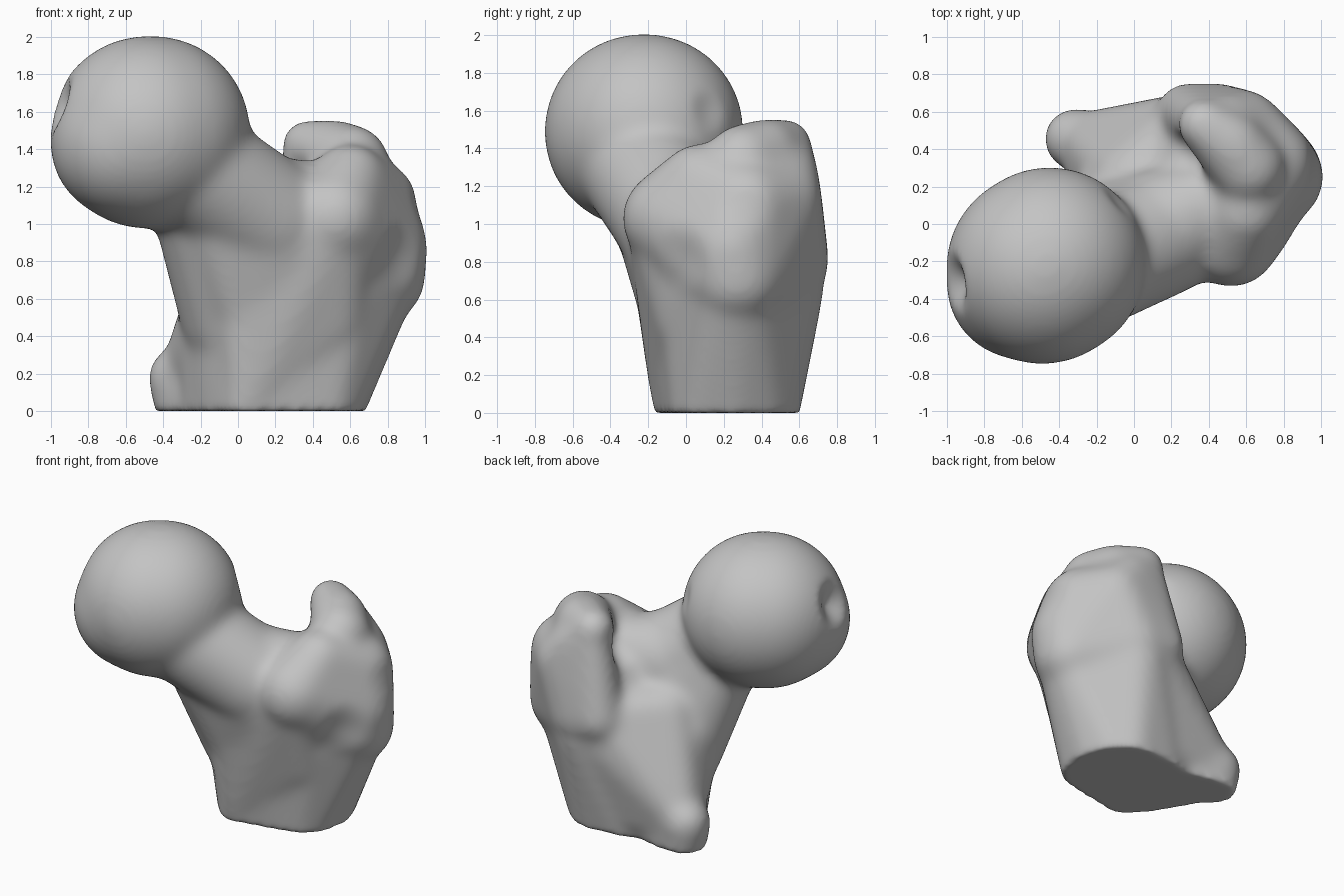
import bpy
import bmesh
from mathutils import Vector

if "Cube" in bpy.data.objects:
    bpy.data.objects.remove(bpy.data.objects["Cube"], do_unlink=True)

# One bone colour
bone = bpy.data.materials.new("bone_grey")
bone.use_nodes = True
GREY = (0.55, 0.55, 0.55, 1)
bone.diffuse_color = GREY
bone.node_tree.nodes["Principled BSDF"].inputs["Base Color"].default_value = GREY

# Unit ball used to round every hull corner
ball = bmesh.new()
bmesh.ops.create_icosphere(ball, subdivisions=4, radius=1)
BALL = [v.co.copy() for v in ball.verts]
ball.free()


def add_hull(target, spheres):
    """Append the convex hull of (x, y, z, radius) spheres."""
    bm = bmesh.new()
    for x, y, z, r in spheres:
        for co in BALL:
            bm.verts.new(co * r + Vector((x, y, z)))
    bmesh.ops.convex_hull(bm, input=bm.verts[:])
    loose = [v for v in bm.verts if not v.link_faces]
    bmesh.ops.delete(bm, geom=loose, context='VERTS')
    bmesh.ops.recalc_face_normals(bm, faces=bm.faces[:])
    part = bpy.data.meshes.new("part")
    bm.to_mesh(part)
    bm.free()
    target.from_mesh(part)
    bpy.data.meshes.remove(part)


def refine(obj, voxel, rounds):
    """Fuse overlapping volumes and soften the seams."""
    remesh = obj.modifiers.new("fuse", 'REMESH')
    remesh.mode = 'VOXEL'
    remesh.voxel_size = voxel
    smooth = obj.modifiers.new("soften", 'SMOOTH')
    smooth.factor = 0.5
    smooth.iterations = rounds
    graph = bpy.context.evaluated_depsgraph_get()
    mesh = bpy.data.meshes.new_from_object(obj.evaluated_get(graph))
    obj.modifiers.clear()
    obj.data = mesh


def dent(bm, centre, radius, depth):
    """Press a soft hollow into the surface."""
    bm.normal_update()
    moves = []
    for v in bm.verts:
        d = (v.co - Vector(centre)).length / radius
        if d < 1:
            moves.append((v, v.normal * depth * (1 - d * d) ** 2))
    for v, move in moves:
        v.co -= move


# Slightly oval ball head
head = [(-.45, -.21, 1.49, .517), (-.49, -.235, 1.49, .517),
        (-.6, -.32, 1.43, .405)]
# Neck with its saddle, and the buttress under it
neck = [(-.23, -.22, 1.29, .34), (.15, -.05, 1.03, .335)]
saddle = [(.15, -.03, 1.04, .33), (.38, .1, 1.1, .235)]
buttress = [(-.22, -.13, 1.2, .27), (-.05, .1, .5, .26), (.2, .1, .8, .28)]
# Shaft, running past the cut plane
shaft = [
    (.03, -.055, -.15, .095), (.45, .06, -.15, .13), (.45, .25, -.15, .16),
    (.39, .41, -.15, .16), (.1, .46, -.15, .1), (-.2, .3, -.15, .1),
    (-.05, .05, -.15, .1), (.06, -.07, .65, .19), (.57, .06, .65, .2),
    (.69, .25, .65, .25), (.42, .5, .65, .23), (-.08, .15, .65, .24),
    (0, .35, .6, .2)]
# Front face joining shaft, neck and front bump
front = [(.06, -.04, .1, .15), (.04, -.06, .92, .24), (.5, -.07, 1, .24),
         (.5, .03, .5, .2), (.08, -.08, .6, .18)]
front_slope = [(-.15, -.2, 1.14, .22), (.22, -.13, 1.02, .23),
               (.03, -.07, .55, .18), (.3, -.05, .6, .18)]
# Broad outer body
outer_body = [
    (.76, .25, .87, .255), (.75, .27, .72, .255), (.44, .51, .8, .245),
    (.52, -.08, 1.03, .26), (.6, .07, 1.23, .2), (.72, .32, 1.1, .245),
    (.58, .5, 1.13, .22), (.3, .58, .8, .165), (.25, .1, .85, .28)]
# Hooked upper crest and its rear face
crest = [(.37, .53, 1.42, .14), (.52, .42, 1.38, .18), (.61, .3, 1.33, .2),
         (.6, .45, 1, .21)]
crest_back = [(.38, .54, 1.4, .13), (.5, .53, 1.27, .17), (.28, .59, .82, .165),
              (.44, .51, .8, .245), (.58, .5, 1.13, .22), (.7, .32, 1.12, .23)]
# Rear slope running down to the small knob
back_slope = [
    (.42, .5, .75, .23), (.29, .53, .8, .165), (-.27, .45, .2, .15),
    (0, .22, .8, .22), (-.05, .12, .5, .24), (.35, .42, .1, .18)]
knob = [(-.32, .455, .18, .165), (-.26, .44, -.15, .15), (0, .3, -.15, .2),
        (.1, .35, .35, .2)]

raw = bmesh.new()
for spheres in (head, neck, saddle, buttress, shaft, front, front_slope,
                outer_body, crest, crest_back, back_slope, knob):
    add_hull(raw, spheres)
mesh = bpy.data.meshes.new("bone_end")
raw.to_mesh(mesh)
raw.free()
obj = bpy.data.objects.new("bone_end", mesh)
bpy.context.collection.objects.link(obj)
refine(obj, .022, 36)

# Flat sawn base and surface hollows
bm = bmesh.new()
bm.from_mesh(obj.data)
cut = bmesh.ops.bisect_plane(
    bm, geom=bm.verts[:] + bm.edges[:] + bm.faces[:], plane_co=(0, 0, 0),
    plane_no=(0, 0, -1), clear_outer=True)
rim = [e for e in cut["geom_cut"] if isinstance(e, bmesh.types.BMEdge)]
bmesh.ops.holes_fill(bm, edges=rim, sides=0)
dent(bm, (-.95, -.31, 1.63), .18, .09)
dent(bm, (-.08, .12, 1.6), .13, .02)
dent(bm, (.82, 0, .83), .2, .03)
dent(bm, (.9, .3, 1.08), .16, .015)
dent(bm, (.34, .4, 1.22), .18, .04)
bm.to_mesh(obj.data)
bm.free()
refine(obj, .02, 9)

obj.data.materials.clear()
obj.data.materials.append(bone)
for face in obj.data.polygons:
    face.use_smooth = True
